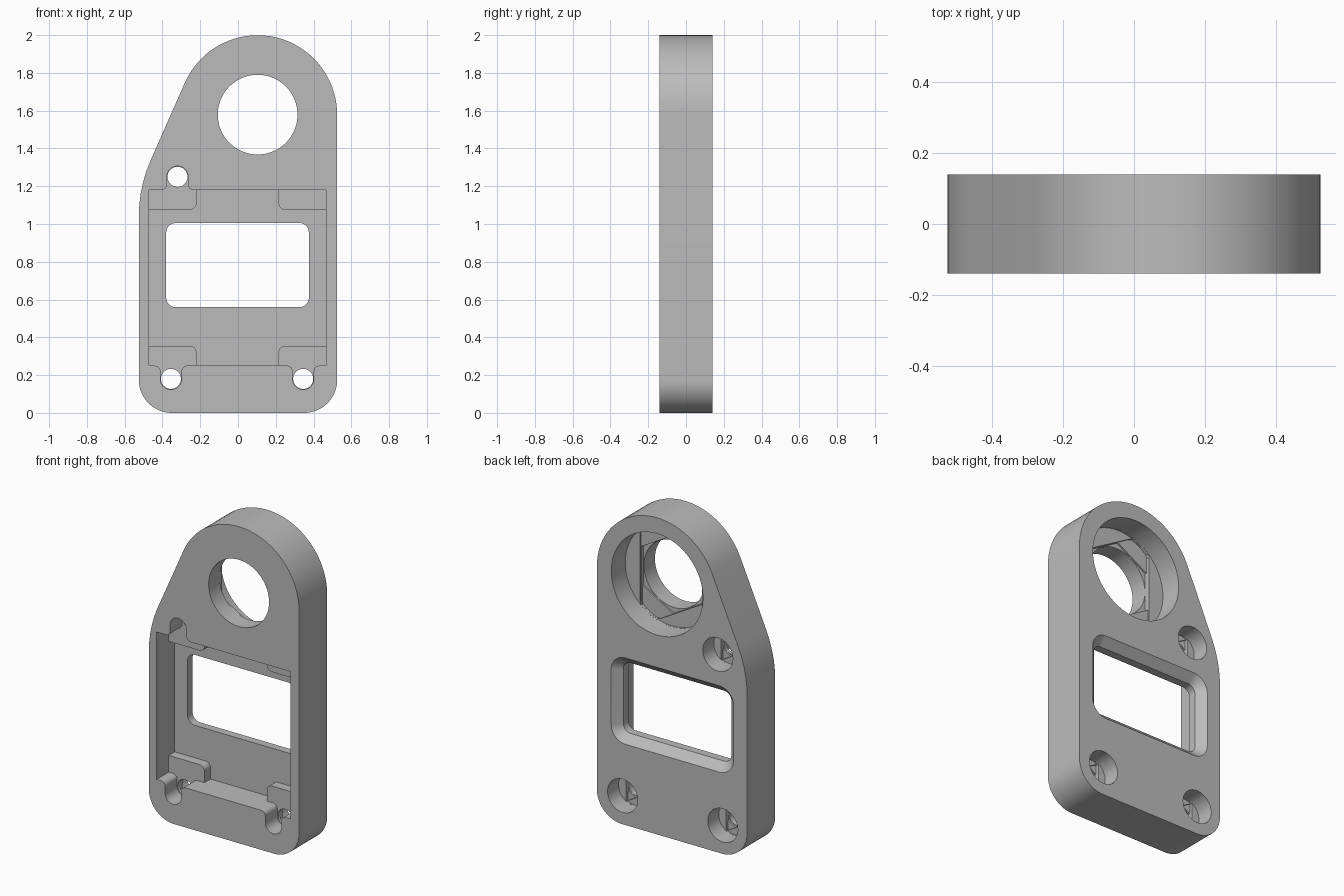
import bpy, bmesh, math
from mathutils import Vector

cube = bpy.data.objects.get("Cube")
if cube:
    bpy.data.objects.remove(cube, do_unlink=True)

FRONT, BACK = -0.14, 0.14
OUT = 0.1                                   # how far cutters overshoot
PAD_Y, FLOOR_Y = -0.02, 0.04                # pad faces and pocket floor

grey = bpy.data.materials.new("plain grey")
grey.use_nodes = True
grey.diffuse_color = (0.5, 0.5, 0.5, 1)
grey.node_tree.nodes["Principled BSDF"].inputs["Base Color"].default_value = (0.5, 0.5, 0.5, 1)


def fillet(corners):
    """Outline from (x, z, radius) corners, each rounded by its radius."""
    pts = []
    for i, (x, z, r) in enumerate(corners):
        p = Vector((x, z))
        if r == 0:
            pts.append(p)
            continue
        a = (Vector(corners[i - 1][:2]) - p).normalized()
        b = (Vector(corners[(i + 1) % len(corners)][:2]) - p).normalized()
        half = a.angle(b) / 2
        centre = p + (a + b).normalized() * (r / math.sin(half))
        start = p + a * (r / math.tan(half)) - centre
        end = p + b * (r / math.tan(half)) - centre
        sweep = start.angle_signed(end)
        n = max(4, round(abs(sweep) / math.radians(5)))
        for k in range(n + 1):
            t = -sweep * k / n
            c, s = math.cos(t), math.sin(t)
            pts.append(centre + Vector((c * start.x - s * start.y, s * start.x + c * start.y)))
    return pts


def rounded_box(x0, x1, z0, z1, r):
    return fillet([(x0, z0, r), (x1, z0, r), (x1, z1, r), (x0, z1, r)])


def trimmed_circle(x, z, r, apothem=1, strips=0):
    """Circle cut down by up to three strips, each turned 60 degrees."""
    pts = []
    for k in range(96):
        a = 2 * math.pi * k / 96
        d = r
        for s in range(strips):
            c = abs(math.cos(a - s * math.pi / 3))
            if c > 0.01:
                d = min(d, apothem / c)
        pts.append(Vector((x + d * math.cos(a), z + d * math.sin(a))))
    return pts


def loft(name, *sections):
    """Solid through (outline, y) sections with equal point counts."""
    bm = bmesh.new()
    rings = [[bm.verts.new((p.x, y, p.y)) for p in pts] for pts, y in sections]
    bm.faces.new(rings[0])
    bm.faces.new(rings[-1])
    n = len(rings[0])
    for r0, r1 in zip(rings, rings[1:]):
        for i in range(n):
            j = (i + 1) % n
            bm.faces.new((r0[i], r0[j], r1[j], r1[i]))
    bmesh.ops.recalc_face_normals(bm, faces=bm.faces)
    mesh = bpy.data.meshes.new(name)
    bm.to_mesh(mesh)
    bm.free()
    obj = bpy.data.objects.new(name, mesh)
    bpy.context.collection.objects.link(obj)
    obj.data.materials.append(grey)
    return obj


# Plate with a round lug at the top
outline = fillet([(-0.525, 0, 0.175), (0.525, 0, 0.175),
                  (0.525, 3.5745, 0.421), (-0.525, 1.196, 0.73)])
plate = loft("mounting_plate", (outline, FRONT), (outline, BACK))


def cut(*sections):
    cutter = loft("cutter", *sections)
    bpy.ops.object.select_all(action='DESELECT')
    bpy.context.view_layer.objects.active = plate
    plate.select_set(True)
    mod = plate.modifiers.new("cut", 'BOOLEAN')
    mod.operation, mod.solver, mod.object = 'DIFFERENCE', 'EXACT', cutter
    bpy.ops.object.modifier_apply(modifier=mod.name)
    bpy.data.objects.remove(cutter, do_unlink=True)


# Front pocket with three screw slots, down to the corner pads
L, R, B, T = -0.47, 0.465, 0.25, 1.18
screws = [(-0.32, 1.25), (-0.355, 0.18), (0.345, 0.18)]
HOLE, SLOT, FLARE = 0.053, 0.056, 0.03


def slot(x, z, edge, side):
    tip = z + side * SLOT
    w = -side * SLOT
    return [(x - w, edge, FLARE), (x - w, tip, SLOT * 0.98),
            (x + w, tip, SLOT * 0.98), (x + w, edge, FLARE)]


pocket = fillet([(L, B, 0)] + slot(-0.355, 0.18, B, -1) + slot(0.345, 0.18, B, -1)
                + [(R, B, 0), (R, T, 0)] + slot(-0.32, 1.25, T, 1) + [(L, T, 0)])
cut((pocket, FRONT - OUT), (pocket, PAD_Y))

# Deeper cross-shaped floor that leaves a pad in each corner
PX, P0, P1, PR = 0.22, 0.355, 1.075, 0.035
cross = fillet([(-PX, B, 0), (PX - 0.005, B, 0), (PX - 0.005, P0, PR), (R, P0, 0),
                (R, P1, 0), (PX - 0.005, P1, PR), (PX - 0.005, T, 0), (-PX, T, 0),
                (-PX, P1, PR), (L, P1, 0), (L, P0, 0), (-PX, P0, PR)])
cut((cross, FRONT - OUT), (cross, FLOOR_Y))

# Window, chamfered on the back
window = rounded_box(-0.38, 0.375, 0.56, 1.005, 0.05)
cut((window, FRONT - OUT), (window, BACK + OUT))


def grown(g):
    return rounded_box(-0.38 - g, 0.375 + g, 0.56 - g, 1.005 + g, 0.05 + g)


cut((grown(-0.005), BACK - 0.055), (grown(0.07), BACK + 0.02))


# Stepped bores: wide at the back, narrowing in strip-trimmed layers
def bore(x, z, hole, wide, shelf, step):
    through = trimmed_circle(x, z, hole)
    cut((through, FRONT - OUT), (through, BACK + OUT))
    for layer in range(4):
        shape = trimmed_circle(x, z, wide - 0.0005 * layer, hole * (1.04 - 0.01 * layer), layer)
        cut((shape, shelf - step * layer), (shape, BACK + OUT))


bore(0.104, 1.579, 0.211, 0.32, 0.0, 0.01)
for sx, sz in screws:
    bore(sx, sz, HOLE, 0.105, 0.03, 0.01)

# Smooth round walls, crisp edges
bpy.ops.object.select_all(action='DESELECT')
plate.select_set(True)
bpy.context.view_layer.objects.active = plate
bpy.ops.object.shade_smooth_by_angle(angle=math.radians(30))
